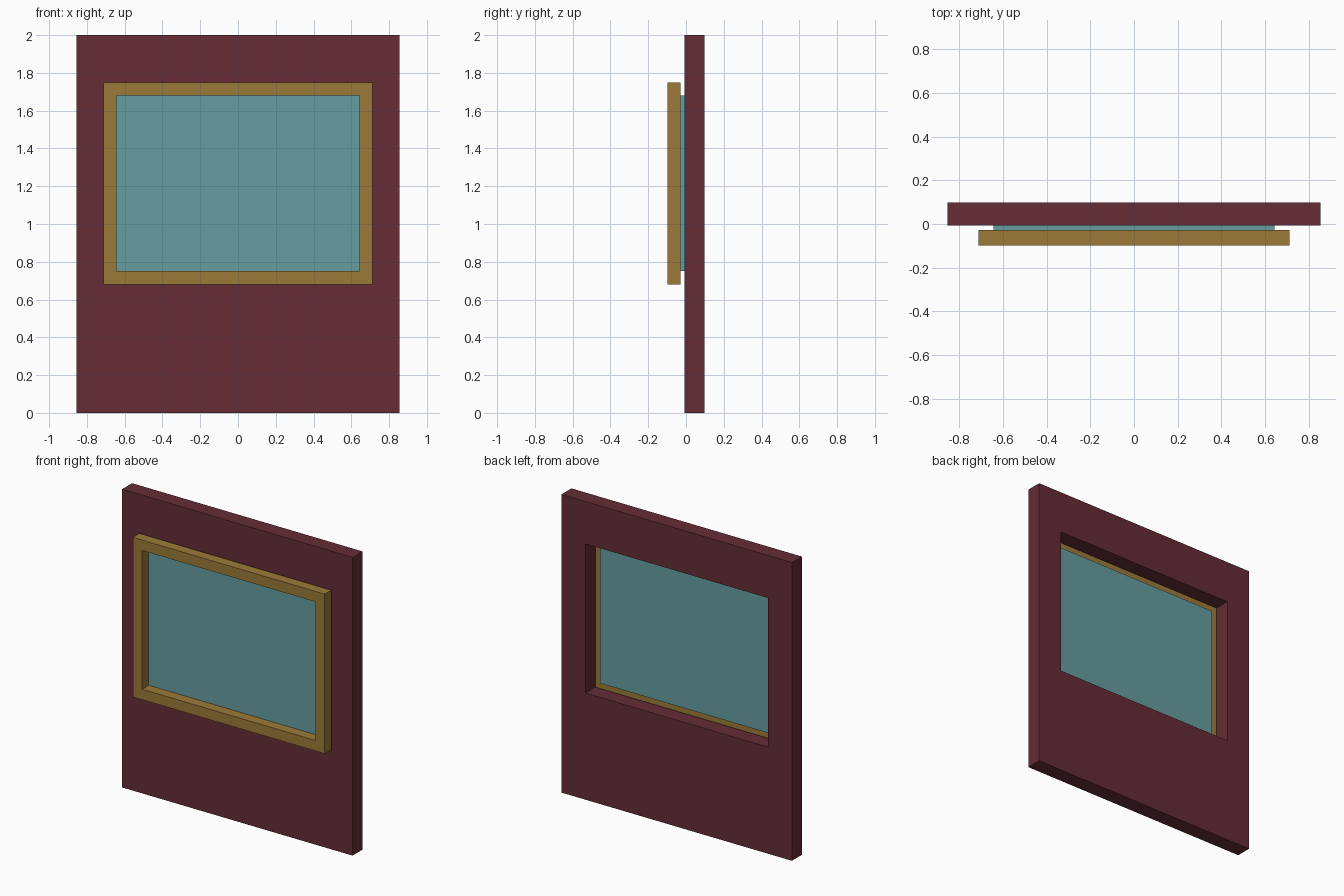
import bpy
import bmesh

cube = bpy.data.objects.get("Cube")
if cube:
    bpy.data.objects.remove(cube, do_unlink=True)


def material(name, rgb):
    mat = bpy.data.materials.new(name)
    mat.use_nodes = True
    colour = (*rgb, 1.0)
    mat.diffuse_color = colour
    mat.node_tree.nodes["Principled BSDF"].inputs["Base Color"].default_value = colour
    return mat


def slab(name, mat, outer, front, back, hole=None):
    """Flat upright slab; outer and hole are (half width, bottom, top)."""
    bm = bmesh.new()

    def ring(rect, y):
        w, low, high = rect
        return [bm.verts.new((x, y, z))
                for x, z in ((-w, low), (w, low), (w, high), (-w, high))]

    def bridge(a, b):
        for i in range(4):
            j = (i + 1) % 4
            bm.faces.new((a[i], a[j], b[j], b[i]))

    outer_front, outer_back = ring(outer, front), ring(outer, back)
    bridge(outer_front, outer_back)
    if hole:
        hole_front, hole_back = ring(hole, front), ring(hole, back)
        bridge(outer_front, hole_front)
        bridge(outer_back, hole_back)
        bridge(hole_front, hole_back)
    else:
        bm.faces.new(outer_front)
        bm.faces.new(outer_back)
    bmesh.ops.recalc_face_normals(bm, faces=bm.faces)
    mesh = bpy.data.meshes.new(name)
    bm.to_mesh(mesh)
    bm.free()
    mesh.materials.append(mat)
    obj = bpy.data.objects.new(name, mesh)
    bpy.context.collection.objects.link(obj)
    return obj


maroon = material("maroon paint", (0.130, 0.026, 0.037))
gold = material("dull gold", (0.332, 0.195, 0.040))
teal = material("teal glass", (0.133, 0.337, 0.352))

pane = (0.643, 0.75, 1.68)

# Wall panel with a window opening
slab("wall_panel", maroon, (0.855, 0.0, 2.0), -0.007, 0.098,
     hole=(0.678, 0.715, 1.715))
# Raised frame standing slightly proud of the panel
slab("window_frame", gold, (0.712, 0.68, 1.75), -0.098, -0.028, hole=pane)
# Glass bridging the gap behind the frame
slab("window_glass", teal, pane, -0.028, -0.007)
